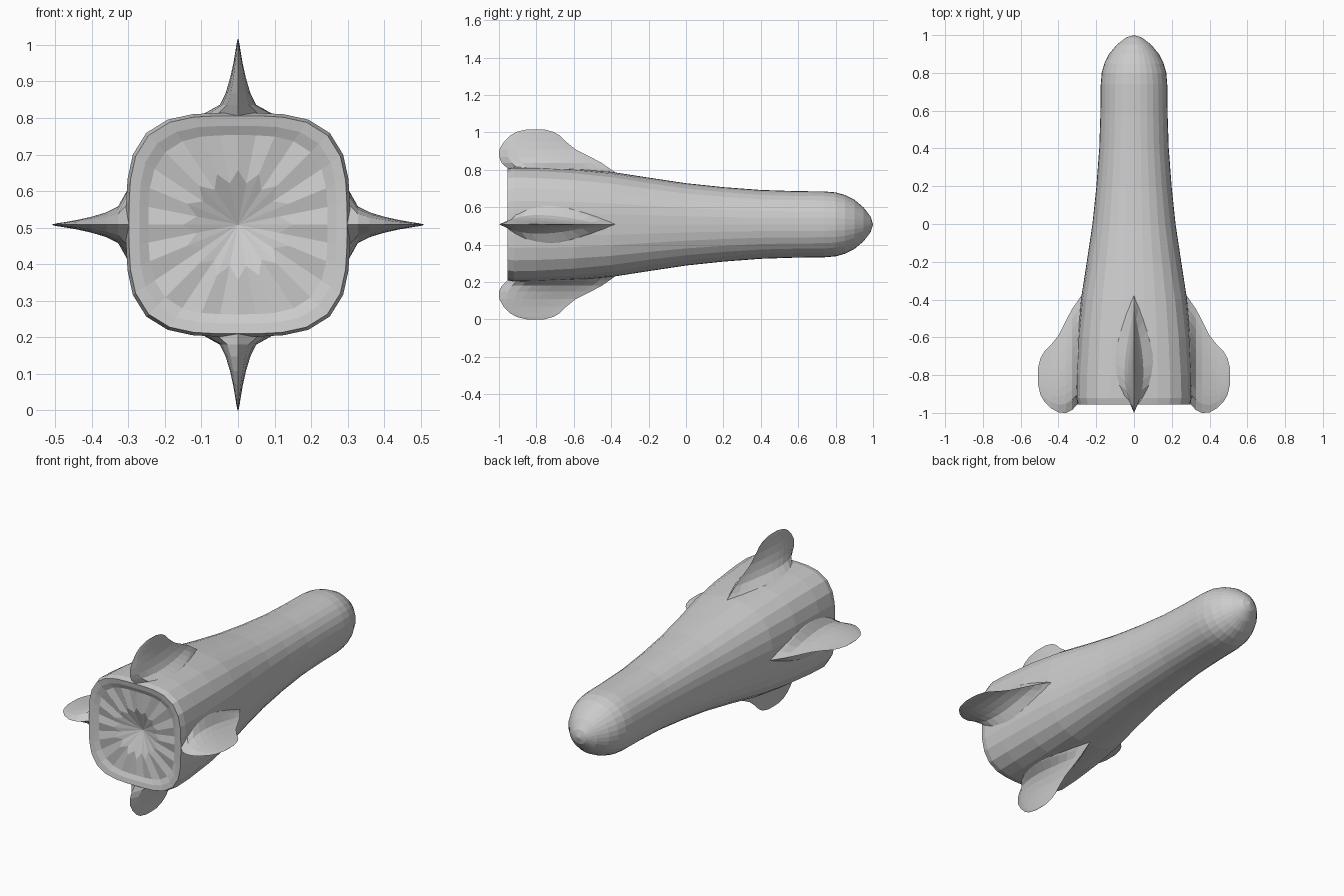
import bpy, bmesh, math
from mathutils import Matrix, Vector

if "Cube" in bpy.data.objects:
    bpy.data.objects.remove(bpy.data.objects["Cube"])

SEG = 32
AXIS_Z = 0.508


def finish(bm, name):
    bmesh.ops.remove_doubles(bm, verts=bm.verts, dist=1e-5)
    bmesh.ops.recalc_face_normals(bm, faces=bm.faces)
    mesh = bpy.data.meshes.new(name)
    bm.to_mesh(mesh)
    bm.free()
    obj = bpy.data.objects.new(name, mesh)
    bpy.context.collection.objects.link(obj)
    return obj


def bridge(bm, a, b):
    n = len(a)
    for i in range(n):
        j = (i + 1) % n
        bm.faces.new((a[i], a[j], b[j], b[i]))


def fan(bm, ring, tip):
    for i in range(len(ring)):
        bm.faces.new((ring[i], ring[(i + 1) % len(ring)], tip))


def squircle(bm, y, half, n):
    # Rounded-square ring: n = 2 is a circle, larger n is squarer
    ring = []
    for i in range(SEG):
        a = 2 * math.pi * i / SEG
        c, s = math.cos(a), math.sin(a)
        r = half / (abs(c) ** n + abs(s) ** n) ** (1 / n)
        ring.append(bm.verts.new((r * c, y, r * s + AXIS_Z)))
    return ring


# Fuselage: round nose blending to a square tail, (y, half width, squareness)
stations = [
    (0.987, 0.042, 2), (0.95, 0.09, 2), (0.90, 0.132, 2), (0.85, 0.157, 2.1),
    (0.80, 0.171, 2.15), (0.74, 0.176, 2.2), (0.58, 0.178, 2.2),
    (0.40, 0.184, 2.2), (0.20, 0.199, 2.3), (0.0, 0.22, 2.4),
    (-0.20, 0.25, 2.5), (-0.40, 0.281, 2.7), (-0.60, 0.298, 3.0),
    (-0.80, 0.306, 3.3), (-0.92, 0.306, 3.5), (-0.955, 0.298, 3.5),
    (-0.95, 0.27, 3.5), (-0.938, 0.245, 3.3)]
bm = bmesh.new()
rings = [squircle(bm, *s) for s in stations]
for a, b in zip(rings, rings[1:]):
    bridge(bm, a, b)
fan(bm, rings[0], bm.verts.new((0, 1.0, AXIS_Z)))

# Pleated exhaust recess in the tail
pleats = []
for i in range(SEG):
    a = 2 * math.pi * i / SEG
    r, y = (0.15, -0.942) if i % 2 == 0 else (0.115, -0.925)
    pleats.append(bm.verts.new((r * math.cos(a), y, r * math.sin(a) + AXIS_Z)))
bridge(bm, rings[-1], pleats)
fan(bm, pleats, bm.verts.new((0, -0.88, AXIS_Z)))
finish(bm, "fuselage")

# Fins: lens sections stacked outward, (radius, front y, back y, half thickness)
fin_sections = [
    (0.265, -0.36, -0.945, 0.14), (0.30, -0.41, -0.955, 0.10),
    (0.328, -0.45, -0.985, 0.05), (0.36, -0.51, -1.0, 0.034),
    (0.40, -0.59, -0.998, 0.022), (0.44, -0.64, -0.975, 0.013),
    (0.475, -0.675, -0.94, 0.007), (0.495, -0.71, -0.905, 0.004),
    (0.508, -0.76, -0.85, 0.001)]
CHORD = 10


def make_fin(name, angle):
    bm = bmesh.new()
    loops = []
    for r, front, back, t in fin_sections:
        pts = []
        for k in range(2 * CHORD):
            u = k / CHORD if k <= CHORD else 2 - k / CHORD
            side = 1 if k <= CHORD else -1
            w = side * t * math.sin(math.pi * u ** 0.7)
            pts.append(bm.verts.new((r, back + (front - back) * u, w)))
        loops.append(pts)
    for a, b in zip(loops, loops[1:]):
        bridge(bm, a, b)
    bm.faces.new(loops[-1])
    turn = Matrix.Translation(Vector((0, 0, AXIS_Z))) @ Matrix.Rotation(angle, 4, 'Y')
    bmesh.ops.transform(bm, matrix=turn, verts=bm.verts)
    finish(bm, name)


for i, side in enumerate(("right", "bottom", "left", "top")):
    make_fin(side + "_fin", i * math.pi / 2)
